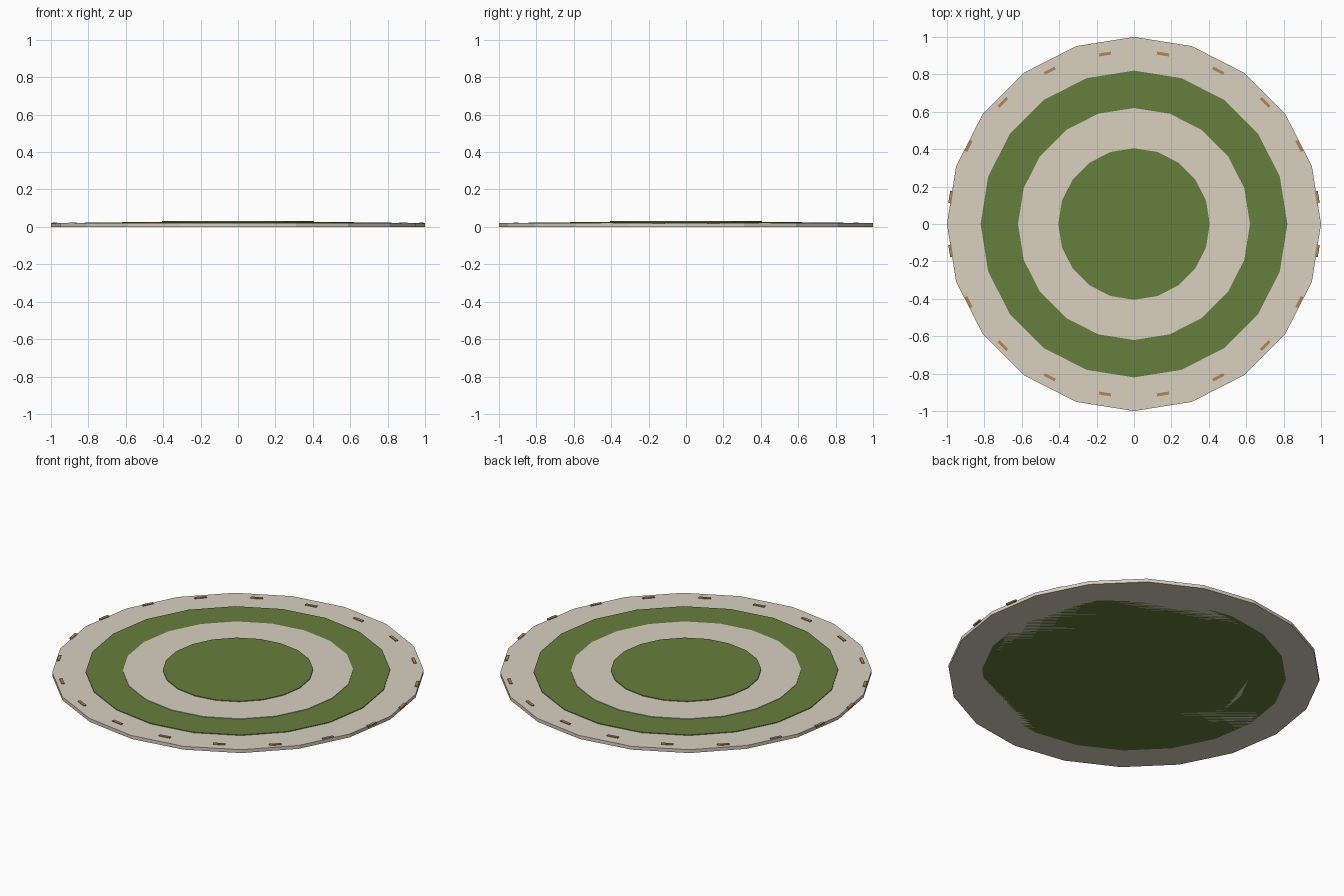
import bpy
from math import sin, cos, pi

if "Cube" in bpy.data.objects:
    bpy.data.objects.remove(bpy.data.objects["Cube"])


def material(name, rgb):
    m = bpy.data.materials.new(name)
    m.diffuse_color = (*rgb, 1)
    m.use_nodes = True
    m.node_tree.nodes["Principled BSDF"].inputs["Base Color"].default_value = m.diffuse_color
    return m


cream = material("cream", (0.69, 0.63, 0.53))
green = material("green", (0.13, 0.21, 0.045))
tan = material("tan", (0.45, 0.24, 0.09))


# Flat 20-sided disc standing on the floor, with a corner on each axis
def disc(name, radius, height, mat):
    bpy.ops.mesh.primitive_cylinder_add(vertices=20, radius=radius, depth=height,
                                        location=(0, 0, height / 2))
    ob = bpy.context.object
    ob.name = name
    ob.data.materials.append(mat)


# Rug layers, each narrower and slightly taller than the last
disc("rug_base", 1.0, 0.02, cream)
disc("outer_green_band", 0.82, 0.024, green)
disc("inner_cream_band", 0.62, 0.027, cream)
disc("green_centre", 0.405, 0.031, green)

# Stitches around the border, set on a slightly flattened ring
for i in range(20):
    a = (i + 0.5) * pi / 10
    bpy.ops.mesh.primitive_cube_add(size=1, location=(0.992 * cos(a), 0.92 * sin(a), 0.02),
                                    rotation=(0, 0, a))
    ob = bpy.context.object
    ob.name = f"border_stitch_{i + 1}"
    ob.scale = (0.016, 0.066, 0.009)
    ob.data.materials.append(tan)
